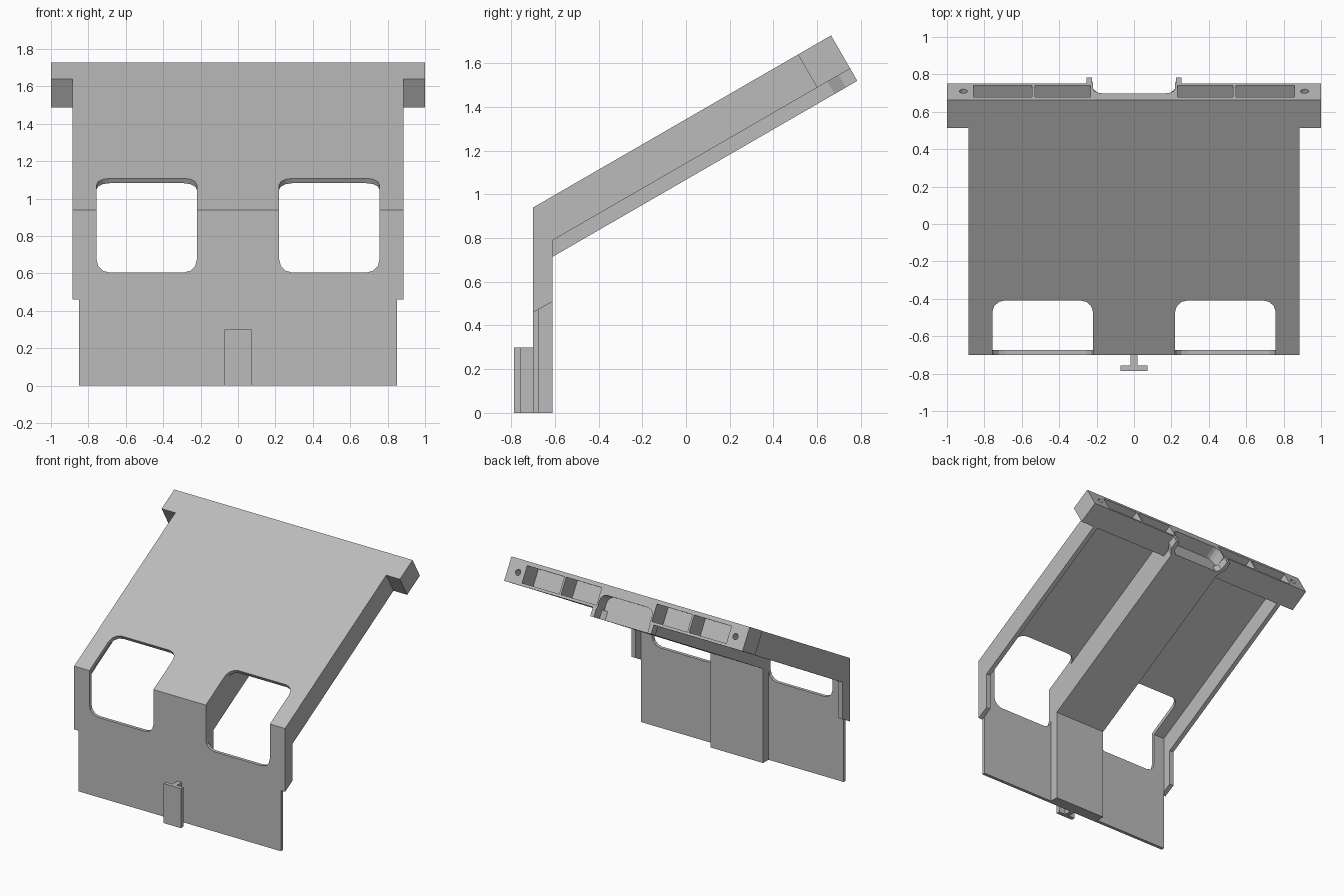
import bpy
import bmesh
import math
from mathutils import Vector

if "Cube" in bpy.data.objects:
    bpy.data.objects.remove(bpy.data.objects["Cube"], do_unlink=True)

grey = bpy.data.materials.new("plain_grey")
grey.use_nodes = True
grey.diffuse_color = (0.5, 0.5, 0.5, 1)
grey.node_tree.nodes["Principled BSDF"].inputs["Base Color"].default_value = (0.5, 0.5, 0.5, 1)

# Main sizes
FRONT, BACK, BEND = -0.70, -0.61, 0.94
WALL_IN = -0.675
SKIN = 0.03
LENGTH = 1.575
HEAD_START = LENGTH - 0.175
RIB_END = LENGTH - 0.1
HALF = 0.885
INNER = 0.85
RIB = 0.22
DEPTH, RIB_DEPTH = 0.175, 0.24
COS, SIN = math.cos(math.pi / 6), math.sin(math.pi / 6)


def slope(x, s, t):
    """Point on the sloping panel: s up the slope, t below its top face."""
    return Vector((x, FRONT + s * COS + t * SIN, BEND + s * SIN - t * COS))


def prism(name, points, offset):
    """Extrude a flat outline along an offset."""
    bm = bmesh.new()
    face = bm.faces.new([bm.verts.new(p) for p in points])
    ext = bmesh.ops.extrude_face_region(bm, geom=[face])
    moved = [g for g in ext["geom"] if isinstance(g, bmesh.types.BMVert)]
    bmesh.ops.translate(bm, verts=moved, vec=offset)
    bmesh.ops.recalc_face_normals(bm, faces=bm.faces)
    mesh = bpy.data.meshes.new(name)
    bm.to_mesh(mesh)
    bm.free()
    mesh.materials.append(grey)
    obj = bpy.data.objects.new(name, mesh)
    bpy.context.collection.objects.link(obj)
    return obj


def profile(name, yz, x0, x1):
    """Side profile extruded across x."""
    return prism(name, [(x0, y, z) for y, z in yz], Vector((x1 - x0, 0, 0)))


def box(name, x0, x1, y0, y1, z0, z1):
    return profile(name, [(y0, z0), (y1, z0), (y1, z1), (y0, z1)], x0, x1)


def slope_box(name, x0, x1, s0, s1, t0, t1):
    corners = [(s0, t0), (s1, t0), (s1, t1), (s0, t1)]
    return prism(name, [slope(x0, s, t) for s, t in corners], Vector((x1 - x0, 0, 0)))


def rounded(a0, a1, b0, b1, r, steps=3):
    """Rounded rectangle outline."""
    centres = [(a1 - r, b1 - r), (a0 + r, b1 - r), (a0 + r, b0 + r), (a1 - r, b0 + r)]
    return [(a + r * math.cos(w), b + r * math.sin(w))
            for i, (a, b) in enumerate(centres)
            for w in [(i + k / steps) * math.pi / 2 for k in range(steps + 1)]]


def cut(obj, cutters):
    """Subtract the cutters from an object and remove them."""
    bpy.context.view_layer.objects.active = obj
    for c in cutters:
        c.hide_render = True
        mod = obj.modifiers.new("cut", "BOOLEAN")
        mod.operation = "DIFFERENCE"
        mod.solver = "EXACT"
        mod.object = c
        bpy.ops.object.modifier_apply(modifier=mod.name)
        bpy.data.objects.remove(c, do_unlink=True)


def yz(s, t):
    p = slope(0, s, t)
    return p.y, p.z


def under(y, t):
    """Point at depth t below the slope, at a given y."""
    return y, BEND + (y - FRONT) * SIN / COS - t / COS


# Thin bent panel: front wall and sloping top
panel = profile("bent_panel", [
    (FRONT, 0), (FRONT, BEND), yz(HEAD_START, 0), yz(HEAD_START, SKIN),
    under(WALL_IN, SKIN), (WALL_IN, 0)], -INNER, INNER)

# Two windows wrapping over the bend
cutters = []
for x0, x1 in ((-0.757, -RIB), (RIB, 0.757)):
    wall = rounded(x0, x1, 0.605, 1.08, 0.07)
    cutters.append(prism("wall_cutter", [(x, -0.8, z) for x, z in wall], Vector((0, 0.18, 0))))
    top = rounded(x0, x1, -0.15, 0.337, 0.07)
    down = slope(0, 0, 0.16) - slope(0, 0, 0)
    cutters.append(prism("top_cutter", [slope(x, s, -0.08) for x, s in top], down))
cut(panel, cutters)

# Side flanges
for side, name in ((1, "left_flange"), (-1, "right_flange")):
    profile(name, [
        (FRONT, 0.46), (FRONT, BEND), yz(HEAD_START, 0), yz(HEAD_START, DEPTH),
        under(BACK, DEPTH), (BACK, 0.51)], side * INNER, side * HALF)

# Thick centre rib behind the panel
profile("centre_rib", [
    (WALL_IN, 0), under(WALL_IN, SKIN), yz(RIB_END, SKIN), yz(RIB_END, RIB_DEPTH),
    under(BACK, RIB_DEPTH), (BACK, 0)], -RIB, RIB)

# Wide head bar with pockets, pin holes and a rounded notch in its end
head = slope_box("head_bar", -1, 1, HEAD_START, LENGTH, 0, DEPTH)
cutters = []
along = slope(0, 0.3, 0) - slope(0, 0, 0)
notch = rounded(-RIB, RIB, 0.07, 0.4, 0.05)
cutters.append(prism("notch_cutter", [slope(x, RIB_END, t) for x, t in notch], along))
for side in (1, -1):
    for a, b in ((0.232, 0.53), (0.545, 0.857)):
        x0, x1 = sorted((side * a, side * b))
        cutters.append(slope_box("pocket_cutter", x0, x1, HEAD_START + 0.02, LENGTH + 0.1, 0.03, 0.155))
    ring = [(side * 0.912 + 0.022 * math.cos(k * math.pi / 6),
             0.092 + 0.022 * math.sin(k * math.pi / 6)) for k in range(12)]
    cutters.append(prism("hole_cutter", [slope(x, LENGTH - 0.1, t) for x, t in ring], along))
cut(head, cutters)

# Flared lips beside the notch
for side, name in ((1, "left_lip"), (-1, "right_lip")):
    plan = [(0.19, RIB_END), (0.22, RIB_END + 0.03), (0.225, LENGTH), (0.255, LENGTH),
            (0.255, LENGTH - 0.06), (0.22, RIB_END - 0.02), (0.19, RIB_END - 0.02)]
    drop = slope(0, 0, RIB_DEPTH) - slope(0, 0, DEPTH)
    prism(name, [slope(side * x, s, DEPTH) for x, s in plan], drop)

# T-shaped tab on the front
box("tab_plate", -0.072, 0.072, -0.787, -0.757, 0, 0.3)
box("tab_stem", -0.018, 0.018, -0.757, FRONT, 0, 0.3)
